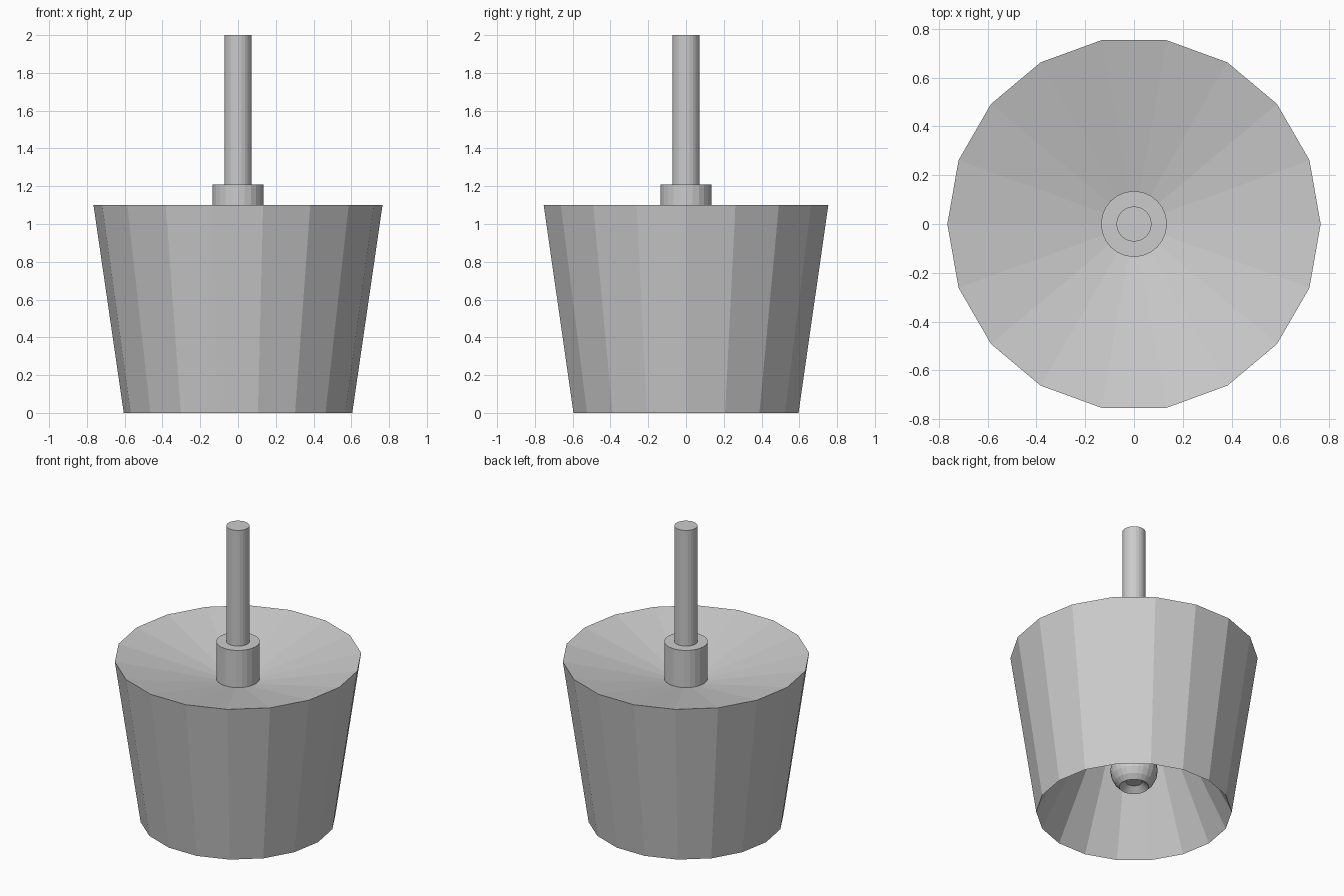
import bpy, bmesh
from math import cos, sin, pi, sqrt

if "Cube" in bpy.data.objects:
    bpy.data.objects.remove(bpy.data.objects["Cube"])


def lathe(name, profile, sides, closed=False, cap=False):
    """Spin an (r, z) profile listed from the bottom up the outside."""
    bm = bmesh.new()
    rings = []
    for r, z in profile:
        rings.append([bm.verts.new((r * cos(2 * pi * i / sides),
                                    r * sin(2 * pi * i / sides), z))
                      for i in range(sides)])
    pairs = list(zip(rings, rings[1:]))
    if closed:
        pairs.append((rings[-1], rings[0]))
    for a, b in pairs:
        for i in range(sides):
            j = (i + 1) % sides
            bm.faces.new((a[i], a[j], b[j], b[i]))
    if cap:
        bm.faces.new(rings[0][::-1])
        bm.faces.new(rings[-1])
    bmesh.ops.recalc_face_normals(bm, faces=bm.faces)
    mesh = bpy.data.meshes.new(name)
    bm.to_mesh(mesh)
    bm.free()
    obj = bpy.data.objects.new(name, mesh)
    bpy.context.collection.objects.link(obj)
    return obj


# Faceted shade: outer wall, sunken conical top, and conical inner lining
lathe("lamp_shade", [(0.605, 0), (0.765, 1.1), (0.13, 0.955)], 18, closed=True)

# Socket collar and hanging stem
lathe("socket_collar", [(0.135, 0.58), (0.135, 1.21)], 24, cap=True)
lathe("hanging_stem", [(0.072, 1.2), (0.072, 2.0)], 24, cap=True)

# Round bulb with a shallow recessed lower end and a neck into the socket
R, ZC = 0.147, 0.295
levels = [-0.115, -0.085, -0.045, 0.0, 0.045, 0.085, 0.115]
bulb = [(0.05, 0.215)]
bulb += [(sqrt(R * R - d * d), ZC + d) for d in levels]
bulb += [(0.08, 0.46), (0.08, 0.6)]
lathe("bulb", bulb, 24, cap=True)
